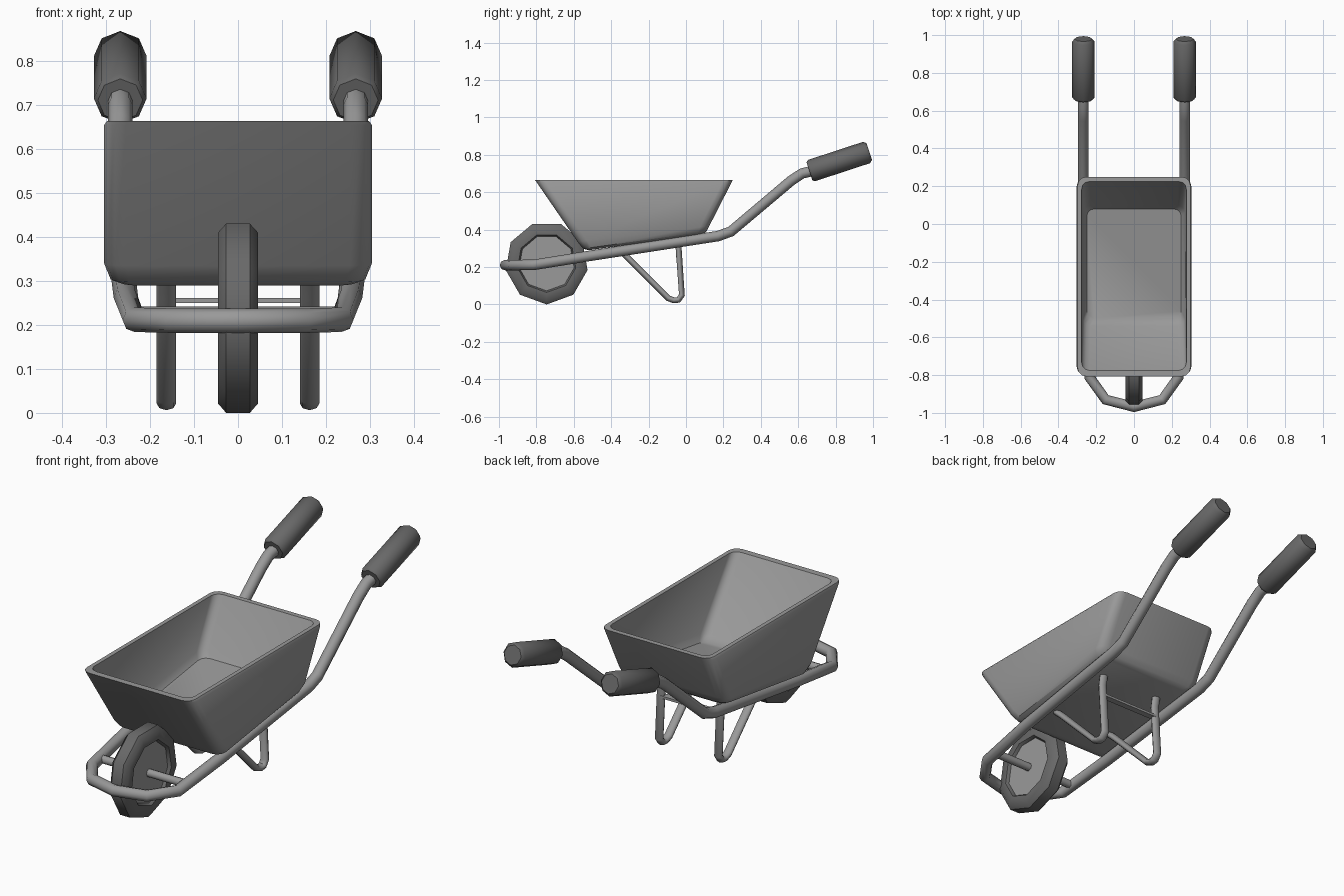
import bpy, bmesh, math
from mathutils import Vector

cube = bpy.data.objects.get("Cube")
if cube:
    bpy.data.objects.remove(cube, do_unlink=True)


def material(name, grey):
    m = bpy.data.materials.new(name)
    m.use_nodes = True
    colour = (grey, grey, grey, 1)
    m.diffuse_color = colour
    m.node_tree.nodes["Principled BSDF"].inputs["Base Color"].default_value = colour
    return m


METAL = material("grey metal", 0.32)
RUBBER = material("dark rubber", 0.14)


def finish(ob, mat, angle=40):
    ob.data.materials.clear()
    ob.data.materials.append(mat)
    bpy.ops.object.select_all(action="DESELECT")
    ob.select_set(True)
    bpy.context.view_layer.objects.active = ob
    bpy.ops.object.shade_smooth_by_angle(angle=math.radians(angle))
    return ob


def loft(name, rings, mat, closed=False, angle=40):
    """Bridge equal-sized rings; cap the ends unless closed into a loop."""
    bm = bmesh.new()
    loops = [[bm.verts.new(p) for p in ring] for ring in rings]
    pairs = list(zip(loops, loops[1:]))
    if closed:
        pairs.append((loops[-1], loops[0]))
    else:
        bm.faces.new(loops[0])
        bm.faces.new(loops[-1])
    n = len(loops[0])
    for a, b in pairs:
        for i in range(n):
            j = (i + 1) % n
            bm.faces.new((a[i], a[j], b[j], b[i]))
    bmesh.ops.recalc_face_normals(bm, faces=bm.faces)
    me = bpy.data.meshes.new(name)
    bm.to_mesh(me)
    bm.free()
    ob = bpy.data.objects.new(name, me)
    bpy.context.collection.objects.link(ob)
    return finish(ob, mat, angle)


def tube(name, points, radius, mat, radii=None, widen=1.0):
    """Eight-sided tube along a path; widen stretches its section along x."""
    cu = bpy.data.curves.new(name, "CURVE")
    cu.dimensions = "3D"
    cu.bevel_depth = radius
    cu.bevel_resolution = 2
    cu.use_fill_caps = True
    sp = cu.splines.new("POLY")
    sp.points.add(len(points) - 1)
    x0 = points[0][0]
    for i, (p, q) in enumerate(zip(sp.points, points)):
        p.co = ((q[0] - x0) / widen, q[1], q[2], 1)
        p.radius = radii[i] if radii else 1
    ob = bpy.data.objects.new(name, cu)
    bpy.context.collection.objects.link(ob)
    ob.location.x = x0
    ob.scale.x = widen
    bpy.ops.object.select_all(action="DESELECT")
    ob.select_set(True)
    bpy.context.view_layer.objects.active = ob
    bpy.ops.object.convert(target="MESH")
    return finish(bpy.context.object, mat, 50)


def tray_ring(y0, z0, y1, z1, half, r):
    """Rounded rectangle whose height runs from z0 in front to z1 behind."""
    pts = []
    corners = ((half - r, y1 - r), (r - half, y1 - r), (r - half, y0 + r), (half - r, y0 + r))
    for k, (cx, cy) in enumerate(corners):
        for s in range(4):
            a = math.radians(90 * k + 30 * s)
            y = cy + r * math.sin(a)
            pts.append((cx + r * math.cos(a), y, z0 + (z1 - z0) * (y - y0) / (y1 - y0)))
    return pts


# Tray: outside from the bottom up, over the rim and down to the inner floor
loft("tray", [tray_ring(*r) for r in (
    (-.52, .29, .09, .375, .265, .04),
    (-.55, .298, .11, .39, .29, .045),
    (-.58, .335, .125, .42, .305, .05),
    (-.80, .655, .245, .655, .305, .05),
    (-.807, .665, .25, .665, .298, .045),
    (-.775, .665, .225, .665, .277, .04),
    (-.54, .35, .10, .44, .27, .04),
    (-.50, .325, .08, .41, .25, .04))], METAL)

# Frame: one bent tube running from handle to handle around the wheel
side = [(.268, .70, .72), (.268, .62, .70), (.268, .56, .66), (.268, .24, .39),
        (.268, .17, .365), (.255, -.5, .262), (.236, -.81, .212), (.15, -.93, .21)]
path = side + [(0, -.968, .21)] + [(-x, y, z) for x, y, z in reversed(side)]
tube("frame", path, .028, METAL)

# Grips and legs
leg_path = [(-.38, .315), (-.33, .268), (-.095, .033), (-.065, .022), (-.04, .024),
            (-.022, .05), (-.04, .31), (-.03, .365)]
start, end = Vector((.66, .712)), Vector((.98, .817))
for label, s in (("left", 1), ("right", -1)):
    grip = [start.lerp(end, t) for t in (0, .035, .955, 1)]
    tube(label + "_grip", [(s * .268, p.x, p.y) for p in grip], .06, RUBBER, (.85, 1, 1, .78))
    tube(label + "_leg", [(s * .163, y, z) for y, z in leg_path], .016, METAL, widen=1.4)

# Flat brace between the legs
loft("leg_brace", [[(x, -.038 + dy, .256 + dz) for dy, dz in
                    ((-.016, -.006), (.016, -.006), (.016, .006), (-.016, .006))]
                   for x in (-.16, .16)], METAL)


def wheel_ring(x, r, n=9):
    angles = [math.tau * i / n - math.pi / 2 for i in range(n)]
    return [(x, -.745 + r * math.cos(a), .222 + r * math.sin(a)) for a in angles]


# Wheel: tyre, hub disc and axle
half_tyre = [(.03, .148), (.046, .158), (.046, .20), (.027, .222)]
profile = half_tyre + [(-x, r) for x, r in reversed(half_tyre)]
loft("tyre", [wheel_ring(*p) for p in profile], RUBBER, closed=True, angle=45)
loft("wheel_hub", [wheel_ring(x, .152) for x in (-.032, .032)], METAL)
loft("axle", [wheel_ring(x, .02, 8) for x in (-.235, .235)], METAL, angle=50)
